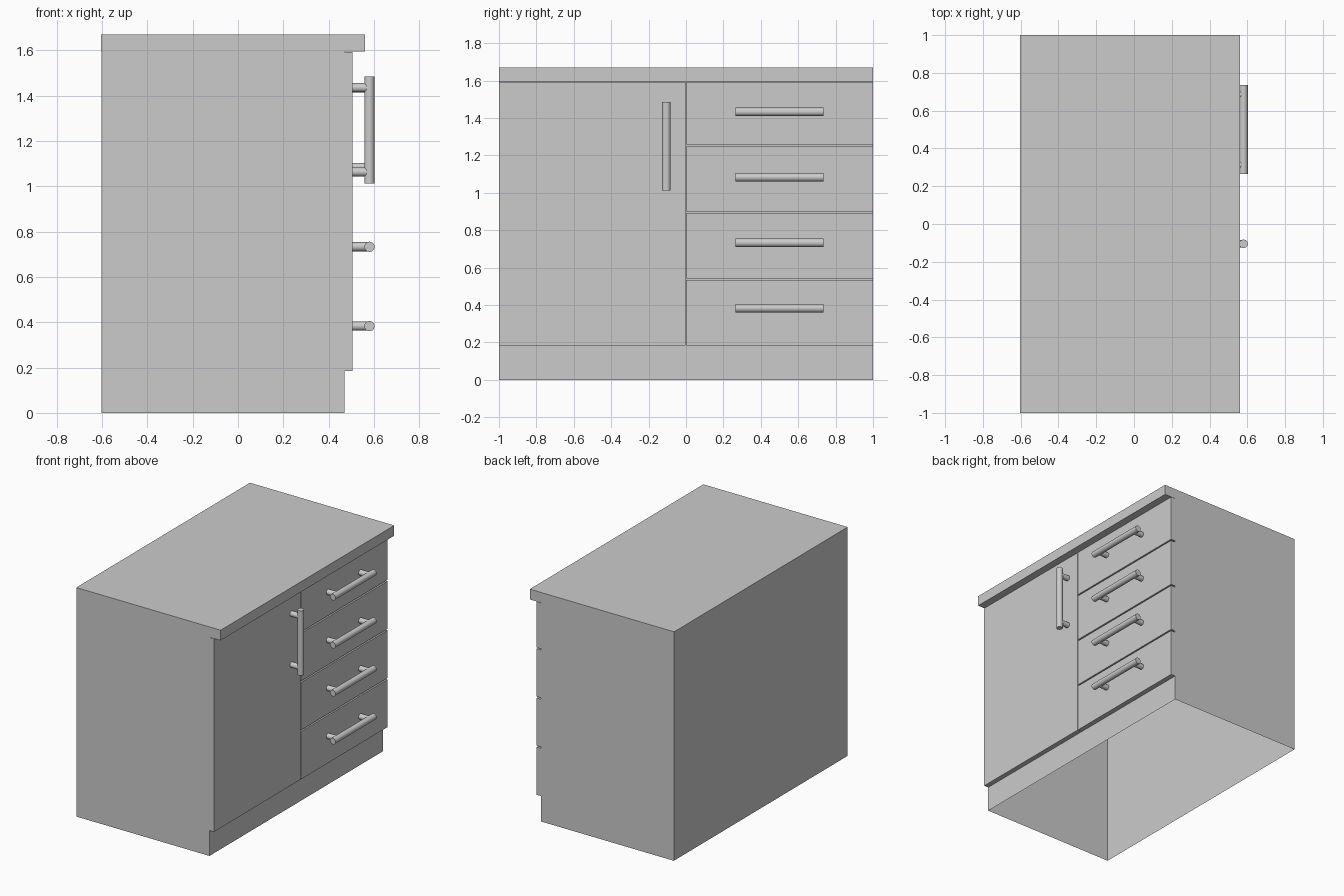
import bpy, bmesh
from mathutils import Vector, Matrix

if "Cube" in bpy.data.objects:
    bpy.data.objects.remove(bpy.data.objects["Cube"])

BACK, FRONT, FACE = -0.602, 0.47, 0.506   # carcass back, carcass front, door face
BASE, UNDER, TOP = 0.185, 1.595, 1.67     # toe kick top, worktop underside and top
GAP = 0.01


def finish(name, bm):
    mesh = bpy.data.meshes.new(name)
    bm.to_mesh(mesh)
    bm.free()
    obj = bpy.data.objects.new(name, mesh)
    bpy.context.collection.objects.link(obj)
    return obj


def box(name, lo, hi, open_z=False):
    lo, hi = Vector(lo), Vector(hi)
    bm = bmesh.new()
    mat = Matrix.Translation((lo + hi) / 2) @ Matrix.Diagonal((*(hi - lo), 1))
    bmesh.ops.create_cube(bm, size=1, matrix=mat)
    if open_z:
        bm.normal_update()
        ends = [f for f in bm.faces if abs(f.normal.z) > 0.9]
        bmesh.ops.delete(bm, geom=ends, context='FACES')
    return finish(name, bm)


def add_rod(bm, a, b, radius):
    a, b = Vector(a), Vector(b)
    rot = (b - a).to_track_quat('Z', 'Y').to_matrix().to_4x4()
    bmesh.ops.create_cone(bm, cap_ends=True, segments=24, radius1=radius, radius2=radius,
                          depth=(b - a).length, matrix=Matrix.Translation((a + b) / 2) @ rot)


def handle(name, y, z, axis):
    # round bar carried on two posts
    bm = bmesh.new()
    axis, bar = Vector(axis), Vector((0.58, y, z))
    add_rod(bm, bar - axis * 0.236, bar + axis * 0.236, 0.0225)
    for side in (-1, 1):
        foot = Vector((FACE - 0.005, y, z)) + axis * 0.186 * side
        add_rod(bm, foot, foot + Vector((0.076, 0, 0)), 0.02)
    obj = finish(name, bm)
    bpy.ops.object.select_all(action='DESELECT')
    obj.select_set(True)
    bpy.context.view_layer.objects.active = obj
    bpy.ops.object.shade_smooth_by_angle()


# carcass is a thin shell, open below and closed by the worktop
box("carcass", (BACK, -1, 0), (FRONT, 1, UNDER), open_z=True)
box("worktop", (BACK - 0.002, -1, UNDER), (0.56, 1, TOP))

# door on the left half
box("door", (FRONT, -1, BASE), (FACE, -0.003, UNDER - 0.002))
handle("door_handle", -0.105, 1.249, (0, 0, 1))

# four stacked drawers on the right half
pitch = 0.358
for i in range(4):
    z0 = BASE + i * pitch
    z1 = min(z0 + pitch - GAP, UNDER - 0.002)
    box(f"drawer_front_{i + 1}", (FRONT, 0.003, z0), (FACE, 1, z1))
    handle(f"drawer_handle_{i + 1}", 0.5, 0.383 + 0.35 * i, (0, 1, 0))
